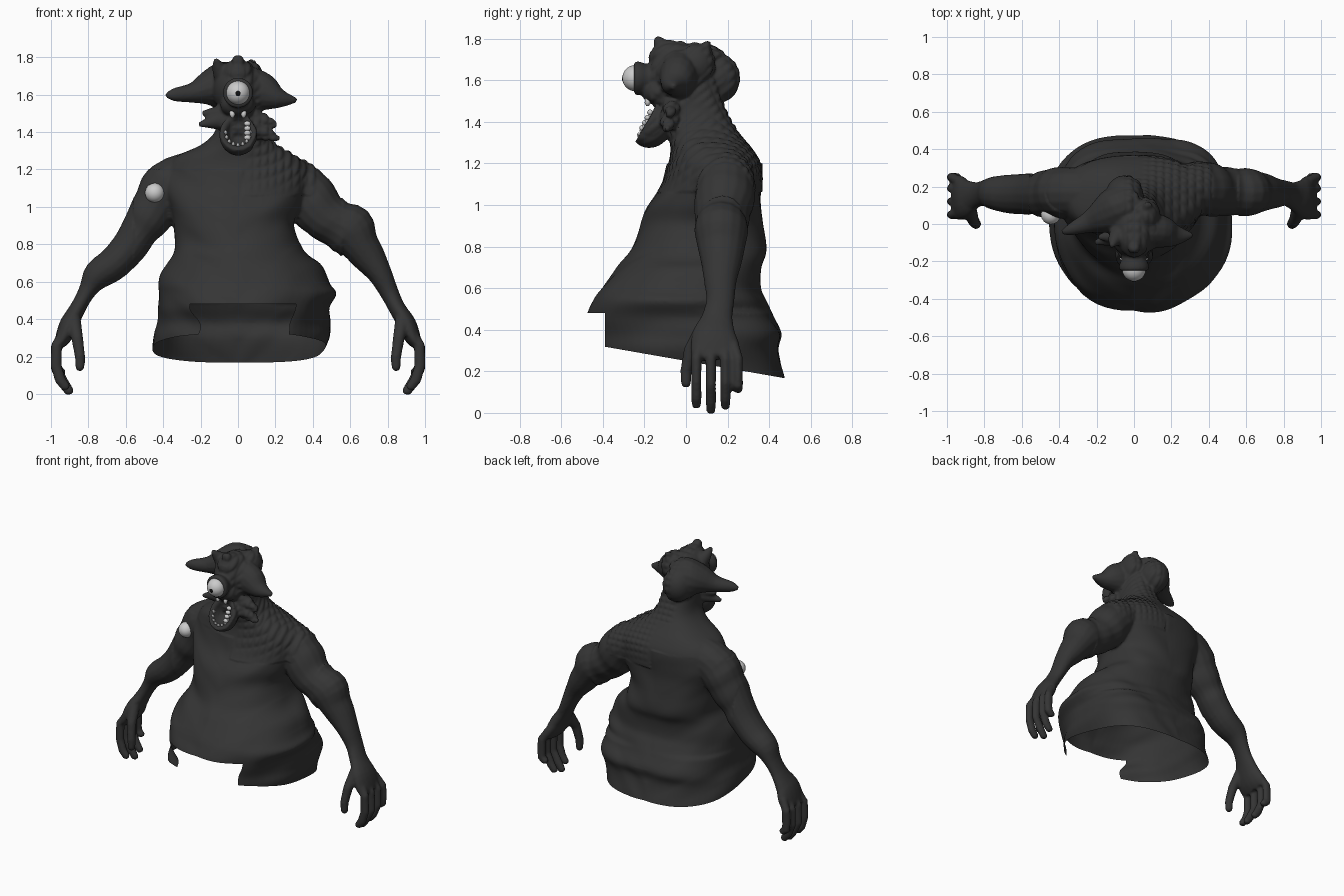
import bpy, bmesh
from math import sin, cos, pi, radians
from mathutils import Vector, Matrix, noise

if "Cube" in bpy.data.objects:
    bpy.data.objects.remove(bpy.data.objects["Cube"])


def material(name, v):
    m = bpy.data.materials.new(name)
    m.diffuse_color = (v, v, v, 1)
    m.use_nodes = True
    m.node_tree.nodes["Principled BSDF"].inputs["Base Color"].default_value = m.diffuse_color
    return m


DARK = material("dark_skin", 0.035)
WHITE = material("white", 0.8)
BLACK = material("black", 0.005)


def finish(bm, name, mat):
    bmesh.ops.recalc_face_normals(bm, faces=bm.faces[:])
    me = bpy.data.meshes.new(name)
    bm.to_mesh(me)
    bm.free()
    me.materials.append(mat)
    ob = bpy.data.objects.new(name, me)
    bpy.context.collection.objects.link(ob)
    bpy.context.view_layer.objects.active = ob
    for o in bpy.context.selected_objects:
        o.select_set(False)
    ob.select_set(True)
    bpy.ops.object.shade_smooth()
    return ob


def smooth_path(pts, steps=4):
    """Catmull-Rom interpolation through tuples of equal length."""
    out = []
    for i in range(len(pts) - 1):
        a, b, c, d = (pts[max(0, min(len(pts) - 1, i + k))] for k in (-1, 0, 1, 2))
        for s in range(steps):
            t = s / steps
            out.append(tuple(q + .5 * t * (r - p + t * (2 * p - 5 * q + 4 * r - w + t * (3 * (q - r) + w - p)))
                             for p, q, r, w in zip(a, b, c, d)))
    return out + [pts[-1]]


def loft(bm, rings):
    rings = [[bm.verts.new(p) for p in r] for r in rings]
    n = len(rings[0])
    for a, b in zip(rings, rings[1:]):
        for i in range(n):
            j = (i + 1) % n
            bm.faces.new((a[i], a[j], b[j], b[i]))
    bm.faces.new(rings[0][::-1])
    bm.faces.new(rings[-1])


def tube(bm, pts, n=16, steps=3):
    """Each point is (x, y, z, radius along y, optional other radius)."""
    pts = smooth_path([(*p[:4], p[-1]) for p in pts], steps)
    c = [Vector(p[:3]) for p in pts]
    rings = []
    for i, p in enumerate(pts):
        t = (c[min(i + 1, len(c) - 1)] - c[max(i - 1, 0)]).normalized()
        ref = Vector((0, 1, 0)) if abs(t.y) < 0.8 else Vector((1, 0, 0))
        u = (ref - t * ref.dot(t)).normalized()
        v = t.cross(u)
        rings.append([c[i] + u * p[3] * cos(2 * pi * k / n) + v * p[4] * sin(2 * pi * k / n)
                      for k in range(n)])
    loft(bm, rings)


def ball(bm, loc, rad, rot=0):
    m = Matrix.Translation(loc) @ Matrix.Rotation(rot, 4, 'X') @ Matrix.Diagonal((*rad, 1))
    return bmesh.ops.create_uvsphere(bm, u_segments=32, v_segments=20, radius=1, matrix=m)["verts"], m


skin = bmesh.new()

# Torso, skirt and neck: z, left, right, front, back
sections = [
    (0.04, -.44, .43, -.42, .49), (0.17, -.45, .44, -.43, .475), (0.30, -.45, .49, -.445, .44),
    (0.38, -.425, .49, -.45, .46), (0.46, -.425, .485, -.475, .42), (0.54, -.425, .53, -.445, .385),
    (0.60, -.42, .49, -.41, .36), (0.70, -.38, .43, -.335, .36), (0.78, -.34, .34, -.265, .385),
    (0.90, -.35, .30, -.215, .37), (1.00, -.37, .34, -.18, .365), (1.10, -.40, .37, -.12, .37),
    (1.20, -.38, .37, -.085, .36), (1.27, -.33, .31, -.075, .32), (1.33, -.20, .21, -.085, .27),
    (1.40, -.125, .145, -.105, .22), (1.50, -.105, .12, -.12, .175), (1.60, -.09, .10, -.12, .15)]
rings = []
for z, x0, x1, y0, y1 in smooth_path(sections):
    ring = []
    for k in range(64):
        a = 2 * pi * k / 64
        ca, sa = cos(a), sin(a)
        e = 0.95
        if sa > 0:  # squarer at the back
            e = (.62 if ca > 0 else .72) if z < .5 else .8
        px = abs(ca) ** e * (1 if ca > 0 else -1)
        py = abs(sa) ** e * (1 if sa > 0 else -1)
        ring.append(((x0 + x1) / 2 + px * (x1 - x0) / 2, (y0 + y1) / 2 + py * (y1 - y0) / 2, z))
    rings.append(ring)
loft(skin, rings)

# Arms
tube(skin, [(.22, .18, 1.17, .13), (.34, .19, 1.09, .145), (.44, .18, .975, .14), (.53, .17, .91, .125),
            (.60, .17, .875, .13, .14), (.65, .17, .80, .115, .105), (.70, .17, .73, .10, .09),
            (.76, .165, .64, .08, .065), (.81, .165, .54, .068, .05), (.85, .15, .46, .075, .045),
            (.90, .14, .38, .10, .05)])
tube(skin, [(-.24, .17, 1.17, .13), (-.37, .17, 1.11, .14), (-.44, .16, 1.0, .13), (-.51, .16, .89, .12, .11),
            (-.58, .16, .79, .11, .095), (-.66, .16, .70, .105, .09), (-.75, .165, .635, .09, .08),
            (-.80, .165, .56, .07, .05), (-.845, .155, .48, .07, .042), (-.90, .14, .38, .10, .05)])

# Hands with curled fingers
for s in (-1, 1):
    tube(skin, [(s * .86, .145, .45, .075, .04), (s * .90, .135, .38, .105, .05),
                (s * .93, .14, .31, .12, .045), (s * .955, .145, .265, .115, .03)])
    for y, tip, x in ((.05, .025, .92), (.12, .0, .90), (.19, .02, .91), (.25, .10, .94)):
        h = .27 - tip
        tube(skin, [(s * .93, .14 + (y - .14) * .8, .33, .026), (s * .97, y, .26, .025, .03),
                    (s * .972, y, tip + h * .5, .024, .03), (s * (x + .03), y, tip + h * .2, .025, .03),
                    (s * x, y, tip + .01, .022, .026), (s * (x - .003), y, tip - .002, .016)], 12, 1)
    tube(skin, [(s * .88, .08, .40, .04), (s * .86, .02, .30, .032), (s * .845, .0, .2, .028),
                (s * .845, .0, .14, .025), (s * .845, .0, .122, .014)], 12, 1)

# Skull, snout, brow and rear lump
for loc, rad in (((0, -.02, 1.63), (.135, .165, .15)), ((0, -.12, 1.545), (.095, .095, .07)),
                 ((0, -.06, 1.71), (.09, .12, .08)), ((-.05, .16, 1.61), (.10, .10, .115)),
                 ((.06, .05, 1.68), (.08, .09, .10))):
    ball(skin, loc, rad)

# Ears, horns and cheek frills
for pts in ([(.0, .13, 1.62, .11, .12), (-.08, .09, 1.64, .12, .14), (-.15, .05, 1.635, .105, .10),
             (-.24, .01, 1.61, .06, .055), (-.34, -.03, 1.60, .032, .036), (-.385, -.045, 1.595, .012)],
            [(.04, -.03, 1.63, .10, .13), (.14, -.04, 1.61, .09, .105), (.22, -.06, 1.58, .06, .055),
             (.315, -.06, 1.57, .012)],
            [(-.06, -.04, 1.68, .07), (-.10, -.08, 1.74, .04), (-.12, -.12, 1.79, .012)],
            [(0, -.08, 1.73, .07), (0, -.12, 1.77, .04), (0, -.145, 1.81, .012)],
            [(.05, .06, 1.70, .07), (.07, .09, 1.75, .035), (.08, .11, 1.785, .012)],
            [(-.05, -.06, 1.47, .07), (-.13, -.08, 1.455, .04), (-.21, -.10, 1.44, .012)],
            [(-.06, -.06, 1.50, .06), (-.19, -.07, 1.50, .014)],
            [(.05, -.06, 1.43, .07), (.13, -.08, 1.40, .045), (.22, -.09, 1.36, .014)],
            [(.06, -.06, 1.48, .06), (.13, -.07, 1.46, .04), (.21, -.08, 1.44, .014)]):
    tube(skin, pts, 14)

# Open lower jaw: an ellipsoid with its front pushed in to make a bowl
jaw, mj = ball(skin, (0, -.165, 1.385), (.10, .115, .10), radians(60))
inv = mj.inverted()
for v in jaw:
    q = inv @ v.co
    if q.z > 0.4:
        v.co = mj @ Vector((q.x * .76, q.y * .78, .3 - 1.3 * (q.z - .4)))
tube(skin, [(0, -.02, 1.42, .09), (0, -.08, 1.39, .075), (0, -.11, 1.37, .06)])

# Eye socket
tube(skin, [(0, -.10, 1.61, .075), (0, -.18, 1.61, .066), (0, -.22, 1.61, .08), (0, -.25, 1.61, .08)], 24)

# Fuse the parts into one skin
body = finish(skin, "body", DARK)
rm = body.modifiers.new("fuse", 'REMESH')
rm.mode = 'VOXEL'
rm.voxel_size = 0.009
sm = body.modifiers.new("soften", 'SMOOTH')
sm.factor, sm.iterations = 0.5, 5
for name in ("fuse", "soften"):
    bpy.ops.object.modifier_apply(modifier=name)
bm = bmesh.new()
bm.from_mesh(body.data)

# Scales on the head, neck and one shoulder; loose folds on the torso
bm.normal_update()
moves = []
for v in bm.verts:
    x, y, z = v.co
    head = z > 1.36 and -.05 < x < .12 and y > -.17
    if head or (.03 < x < .42 and 1.06 < z < 1.5):
        fade = .8 if head else min(1, (z - 1.06) * 8, (x - .03) * 12)
        moves.append((v, v.normal * .009 * fade * (abs(sin(75 * x) * sin(62 * (z - y * .8))) - .3)))
    elif z < 1.2 and abs(x) < .56:
        w = noise.noise(Vector((x * 4, y * 4, z * 7 - abs(x) * 5)))
        moves.append((v, v.normal * .014 * w))
for v, d in moves:
    v.co += d

# Trim the open hem: sloping cut all round, raised step at the front
for co, no in (((0, 0, .25), (0, .175, 1)), ((0, -.39, 0), (0, 1, 0)), ((0, 0, .48), (0, 0, 1))):
    fs = [f for f in bm.faces if abs(f.calc_center_median().x) < .62 and f.calc_center_median().z < .6]
    geom = list({e for f in fs for e in f.edges} | {v for f in fs for v in f.verts}) + fs
    bmesh.ops.bisect_plane(bm, geom=geom, plane_co=co, plane_no=no, dist=1e-5)
cut = []
for f in bm.faces:
    c = f.calc_center_median()
    if abs(c.x) < .7 and (c.z < .25 - .175 * c.y or (c.y < -.39 and c.z < .48)):
        cut.append(f)
bmesh.ops.delete(bm, geom=cut, context='FACES')
bm.to_mesh(body.data)
bm.free()
bpy.ops.object.shade_smooth()

# Eye, pupil and shoulder ball
for name, loc, r, mat in (("eye", (0, -.243, 1.61), (.063, .063, .063), WHITE),
                          ("pupil", (0, -.298, 1.608), (.018, .010, .018), BLACK),
                          ("shoulder_ball", (-.445, .05, 1.075), (.052, .052, .052), WHITE)):
    bm = bmesh.new()
    ball(bm, loc, r)
    finish(bm, name, mat)

# Teeth inside the jaw rim and under the upper lip
bm = bmesh.new()
out = Vector((0, -.7, .7))
for k in range(9):
    a = pi + pi * k / 8
    p = mj @ Vector((.66 * cos(a), .68 * sin(a), .15))
    tube(bm, [(*p, .010), (*(p + out * .012), .009), (*(p + out * .024), .003)], 8, 1)
for x in (-.03, .03):
    tube(bm, [(x, -.18, 1.515, .016), (x, -.185, 1.49, .014), (x, -.185, 1.475, .006)], 8, 1)
for z in (1.37, 1.395, 1.42, 1.445):
    ball(bm, (.05, -.215 + (z - 1.36) * .5, z), (.018, .014, .014))
finish(bm, "teeth", WHITE)
